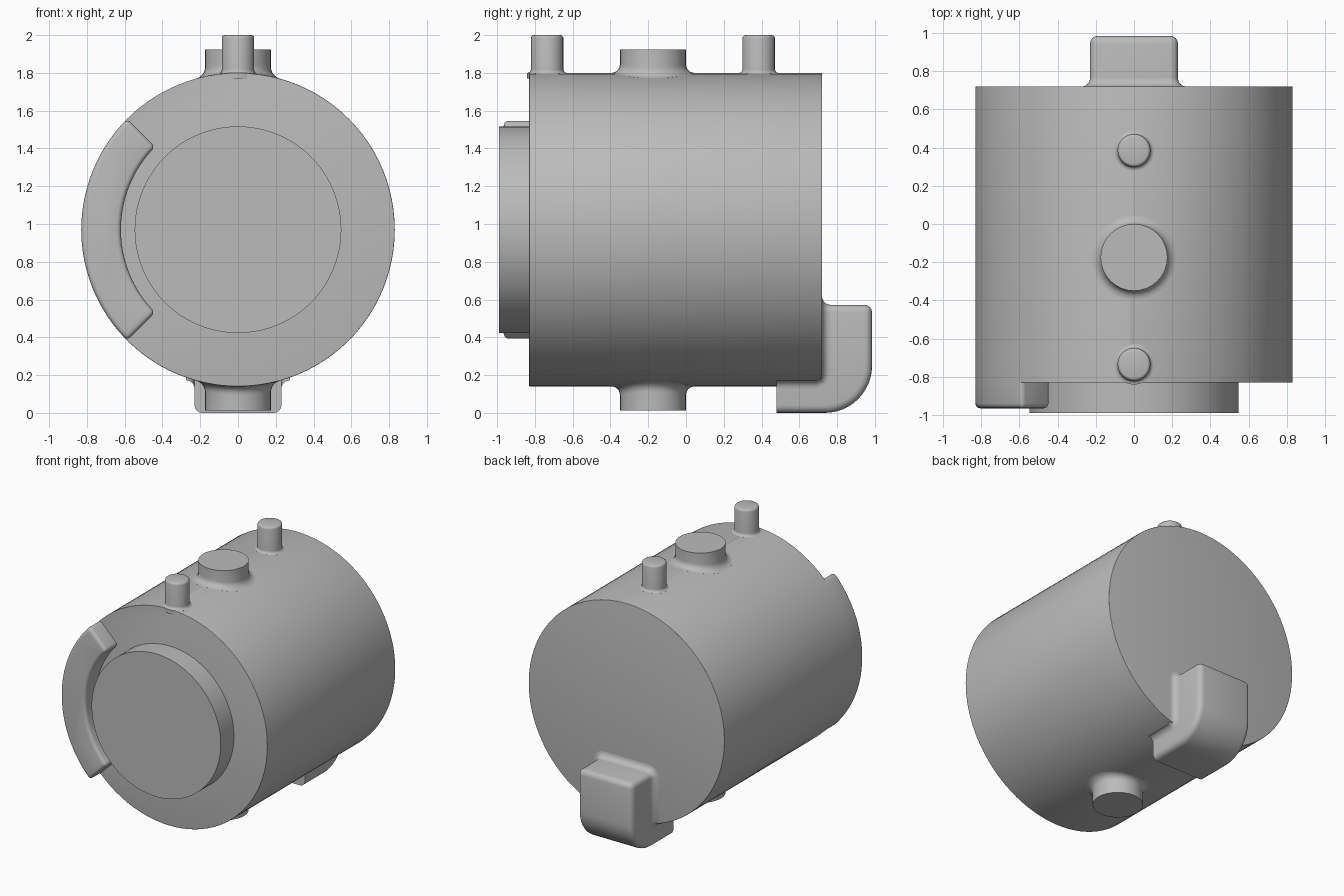
import bpy, bmesh
from math import sin, cos, pi, radians, degrees, atan2, sqrt
from mathutils import Vector, Matrix

cube = bpy.data.objects.get("Cube")
if cube:
    bpy.data.objects.remove(cube, do_unlink=True)

R, CZ = 0.83, 0.97            # drum radius and axis height
FRONT, BACK = -0.83, 0.72     # drum end faces

grey = bpy.data.materials.new("grey")
grey.use_nodes = True
grey.diffuse_color = (0.5, 0.5, 0.5, 1)
grey.node_tree.nodes["Principled BSDF"].inputs["Base Color"].default_value = (0.5, 0.5, 0.5, 1)


def finish(bm, name, angle=35):
    bmesh.ops.recalc_face_normals(bm, faces=bm.faces)
    mesh = bpy.data.meshes.new(name)
    bm.to_mesh(mesh)
    bm.free()
    mesh.materials.append(grey)
    obj = bpy.data.objects.new(name, mesh)
    bpy.context.collection.objects.link(obj)
    bpy.ops.object.select_all(action='DESELECT')
    obj.select_set(True)
    bpy.context.view_layer.objects.active = obj
    bpy.ops.object.shade_smooth_by_angle(angle=radians(angle))
    return obj


def drum(radius, y0, y1):
    bm = bmesh.new()
    bmesh.ops.create_cone(bm, cap_ends=True, segments=96, radius1=radius,
                          radius2=radius, depth=y1 - y0)
    place = Matrix.Translation((0, (y0 + y1) / 2, CZ)) @ Matrix.Rotation(pi / 2, 4, 'X')
    bmesh.ops.transform(bm, matrix=place, verts=bm.verts)
    return bm


def bevel(bm, edges, width, segments=4):
    bmesh.ops.bevel(bm, geom=edges, offset=width, segments=segments,
                    profile=0.5, affect='EDGES', clamp_overlap=True)


def prism(points, step):
    """Extrude a closed outline along a vector."""
    bm = bmesh.new()
    face = bm.faces.new([bm.verts.new(p) for p in points])
    new = bmesh.ops.extrude_face_region(bm, geom=[face])["geom"]
    bmesh.ops.translate(bm, vec=step, verts=[v for v in new if isinstance(v, bmesh.types.BMVert)])
    bmesh.ops.recalc_face_normals(bm, faces=bm.faces)
    return bm


def boss(name, y, radius, top, flare, round_top, side=1, segs=32):
    """Round post on the drum with a concave foot that follows the curved wall."""
    bm = bmesh.new()
    rings = [(radius + flare, -0.03, True)]
    for i in range(7):
        t = i / 6 * pi / 2
        rings.append((radius + flare * (1 - sin(t)), flare * (1 - cos(t)), True))
    for i in range(4 if round_top else 1):
        t = i / 3 * pi / 2
        rings.append((radius - round_top * (1 - cos(t)), top - round_top * (1 - sin(t)), False))
    loops = []
    for r, h, on_wall in rings:
        loop = []
        for k in range(segs):
            a = 2 * pi * k / segs
            x = r * cos(a)
            z = sqrt(R * R - x * x) + h if on_wall else h
            loop.append(bm.verts.new((x, y + r * sin(a), CZ + side * z)))
        loops.append(loop)
    for a, b in zip(loops, loops[1:]):
        for k in range(segs):
            j = (k + 1) % segs
            bm.faces.new((a[k], a[j], b[j], b[k]))
    bm.faces.new(loops[-1])
    finish(bm, name)


# Main drum: back rim fully rounded, front rim sharp on the upper right quarter
bm = drum(R, FRONT, BACK)
rim = []
for e in bm.edges:
    m = (e.verts[0].co + e.verts[1].co) / 2
    if abs(e.verts[0].co.y - e.verts[1].co.y) < 0.01:
        angle = degrees(atan2(m.z - CZ, m.x)) % 360
        if m.y > 0 or not 90 < angle < 225:
            rim.append(e)
bevel(bm, rim, 0.035)
finish(bm, "drum_body")

# Raised disc on the front
finish(drum(0.547, -0.99, FRONT + 0.02), "front_disc")

# Curved guard beside the disc
steps = [radians(135 + 3.75 * i) for i in range(25)]
outline = [(R * cos(a), FRONT + 0.01, CZ + R * sin(a)) for a in steps]
outline += [(0.62 * cos(a), FRONT + 0.01, CZ + 0.62 * sin(a)) for a in reversed(steps)]
bm = prism(outline, (0, -0.145, 0))
bevel(bm, [e for e in bm.edges if e.calc_face_angle(0) > 0.5
           and min(v.co.y for v in e.verts) < FRONT - 0.05], 0.025)
finish(bm, "front_guard")

# Bosses above and below, and two locating pins
boss("top_boss", -0.175, 0.175, 1.925 - CZ, 0.045, 0)
boss("bottom_boss", -0.175, 0.175, CZ - 0.012, 0.045, 0, side=-1)
boss("front_pin", -0.735, 0.086, 2.0 - CZ, 0.02, 0.016, segs=24)
boss("back_pin", 0.385, 0.086, 2.0 - CZ, 0.02, 0.016, segs=24)

# Curved elbow wrapping under the back edge
W, TOP, END, BEND = 0.23, 0.572, 0.985, 0.25
side = [(0.48, 0.3), (0.48, 0)]
side += [(END - BEND + BEND * sin(a), BEND - BEND * cos(a))
         for a in (i / 12 * pi / 2 for i in range(13))]
side += [(END, TOP), (0.68, TOP), (0.68, 0.3)]
bm = prism([(-W, y, z) for y, z in side], (2 * W, 0, 0))


def outer(e):
    ys = [v.co.y for v in e.verts]
    zs = [v.co.z for v in e.verts]
    lengthwise = abs(e.verts[0].co.x - e.verts[1].co.x) < 0.01
    if lengthwise:
        return max(ys) - min(ys) > 0.01 and (max(zs) < 0.29 or min(zs) > 0.5) or min(ys) > 0.7
    return min(ys) > 0.98 and min(zs) > 0.5


bevel(bm, [e for e in bm.edges if outer(e)], 0.04)
finish(bm, "back_elbow")

# Concave fillet where the elbow meets the drum: point, outward and wall directions
F = 0.045
half = [((W, 0.48, 0.173), (1, 0, 0), (0, 0, -1)),
        ((W, 0.69, 0.173), (1, 0, 0), (0, 0, -1)),
        ((W, 0.71, 0.18), (1, 0, 0), (0, 0.7, -0.7)),
        ((W, BACK, 0.2), (1, 0, 0), (0, 1, 0))]
for i in range(7):
    a = i / 6 * pi / 2
    half.append(((W - 0.04 + 0.04 * cos(a), BACK, TOP - 0.04 + 0.04 * sin(a)),
                 (cos(a), 0, sin(a)), (0, 1, 0)))
flip = [tuple((-v[0], v[1], v[2]) for v in row) for row in reversed(half)]
bm = bmesh.new()
strips = []
for p, out, wall in half + flip:
    strips.append([bm.verts.new(Vector(p) + Vector(out) * F * (1 - sin(t))
                                + Vector(wall) * F * (1 - cos(t)))
                   for t in (i / 6 * pi / 2 for i in range(7))])
for a, b in zip(strips, strips[1:]):
    for k in range(6):
        bm.faces.new((a[k], a[k + 1], b[k + 1], b[k]))
finish(bm, "elbow_fillet", 60)
